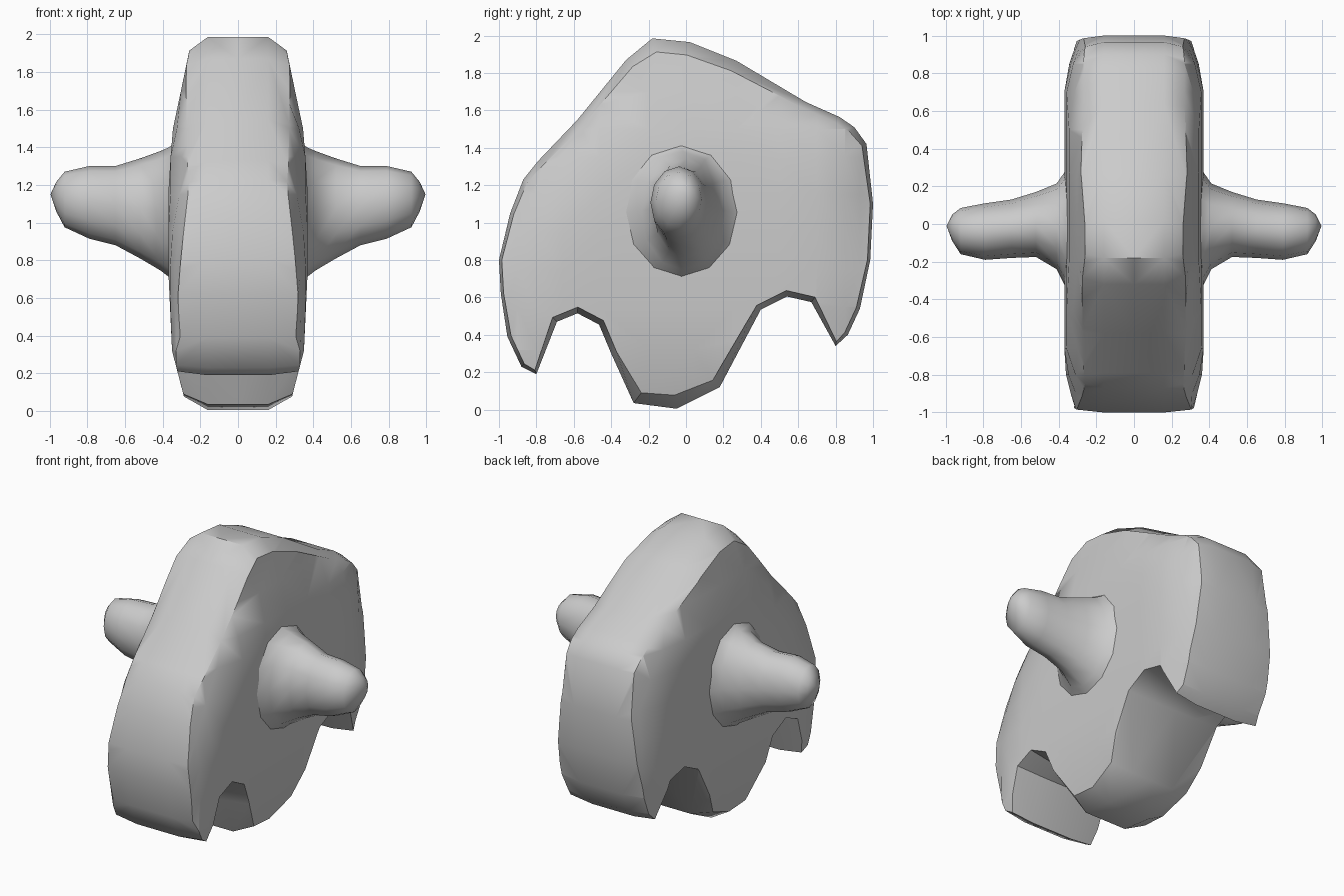
import bpy, bmesh, math
from mathutils import Vector

if "Cube" in bpy.data.objects:
    bpy.data.objects.remove(bpy.data.objects["Cube"])

# Side outline: y, z, inset of the side edge
OUTLINE = [(-.18, 1.985, .07), (.02, 1.965, .07), (.27, 1.865, .06), (.64, 1.645, .035),
           (.82, 1.565, .035), (.9, 1.51, .035), (.965, 1.42, .025), (1, 1.1, .015),
           (.985, .8, .015), (.93, .54, .02), (.865, .4, .02), (.8, .34, .015),
           (.67, .575, .03), (.54, .605, .03), (.4, .535, .03), (.18, .12, .05),
           (-.05, .005, .07), (-.28, .035, .06), (-.4, .3, .03), (-.465, .455, .03),
           (-.58, .515, .03), (-.69, .47, .03), (-.8, .19, .015), (-.88, .23, .02),
           (-.955, .39, .02), (-.99, .62, .015), (-1, .8, .015), (-.94, 1.05, .02),
           (-.87, 1.23, .025), (-.79, 1.33, .035), (-.58, 1.55, .04), (-.32, 1.87, .05)]
PTS = [Vector(p[:2]) for p in OUTLINE]
N = len(PTS)
RIM = [(0, .27), (.1, .29), (.3, .30), (.6, .32), (.85, .30), (1.2, .26), (2, .26)]
LIMIT = [(0, .27), (.09, .29), (.32, .35), (.75, .37), (1.2, .37), (1.5, .345), (1.9, .26), (2, .25)]


def interp(table, t):
    for (a, u), (b, v) in zip(table, table[1:]):
        if t <= b:
            return u + (v - u) * max(0, (t - a) / (b - a))
    return table[-1][1]


def edge_distance(p):
    # distance to the outer shell of the outline, leaving out the notches
    best = 9
    for i in list(range(0, 10)) + list(range(24, N)):
        a, b = PTS[i], PTS[(i + 1) % N]
        t = max(0, min(1, (p - a).dot(b - a) / (b - a).length_squared))
        best = min(best, (p - a - t * (b - a)).length)
    return best


def half_width(y, z):
    rim = interp(RIM, z)
    t = min(1, max(0, edge_distance(Vector((y, z))) - .025) / .28)
    return min(interp(LIMIT, z), rim + (.37 - rim) * (1 - (1 - t) ** 2))


def inset(i):
    p = PTS[i]
    d1 = (p - PTS[i - 1]).normalized()
    d2 = (PTS[(i + 1) % N] - p).normalized()
    n1, n2 = Vector((d1.y, -d1.x)), Vector((d2.y, -d2.x))
    m = (n1 + n2).normalized()
    return p + m * OUTLINE[i][2] / max(.5, m.dot(n1))


def finish(name, bm, angle):
    mesh = bpy.data.meshes.new(name)
    bm.to_mesh(mesh)
    bm.free()
    ob = bpy.data.objects.new(name, mesh)
    bpy.context.collection.objects.link(ob)
    bpy.ops.object.select_all(action='DESELECT')
    ob.select_set(True)
    bpy.context.view_layer.objects.active = ob
    bpy.ops.object.shade_smooth_by_angle(angle=math.radians(angle))
    ob.modifiers.new("Mirror", 'MIRROR')
    return ob


def bridge(bm, a, b):
    for i in range(len(a)):
        j = (i + 1) % len(a)
        bm.faces.new((a[i], b[i], b[j], a[j]))


# Body: half slab with a bevelled band and a domed side
SIDE = .3
bm = bmesh.new()
rings = [[bm.verts.new((x, p.x, p.y)) for p in PTS] for x in (0, .16)]
rings.append([bm.verts.new((SIDE, *inset(i))) for i in range(N)])
bridge(bm, rings[0], rings[1])
bridge(bm, rings[1], rings[2])
bm.faces.new(rings[2][::-1])
cuts = [((0, y, 0), (0, 1, 0)) for y in (-.9, -.8, -.66, -.46, -.2, .04, .27, .5, .7, .85, .93)]
cuts += [((0, 0, z), (0, 0, 1)) for z in (.32, .55, .75, .95, 1.15, 1.35, 1.5, 1.7)]
for co, no in cuts:
    faces = [f for f in bm.faces if all(abs(v.co.x - SIDE) < 1e-5 for v in f.verts)]
    geom = set(faces)
    for f in faces:
        geom.update(f.verts)
        geom.update(f.edges)
    bmesh.ops.bisect_plane(bm, geom=list(geom), dist=1e-4, plane_co=co, plane_no=no)
for v in bm.verts:
    if abs(v.co.x - SIDE) < 1e-5:
        v.co.x = half_width(v.co.y, v.co.z)
finish("body", bm, 42)

# Side arms: lofted rings of x, y low, y high, z low, z high
ARM = [(.33, -.38, .33, .69, 1.43), (.365, -.33, .28, .71, 1.40), (.41, -.24, .215, .745, 1.38),
       (.52, -.175, .17, .81, 1.34), (.65, -.18, .13, .88, 1.30), (.79, -.19, .11, .915, 1.30),
       (.92, -.16, .085, .975, 1.27), (.965, -.09, .05, 1.06, 1.215)]
SEG = 12
bm = bmesh.new()
prev = None
for x, y0, y1, z0, z1 in ARM:
    ring = []
    for k in range(SEG):
        a = -2 * math.pi * k / SEG
        ring.append(bm.verts.new((x, (y0 + y1) / 2 + (y1 - y0) / 2 * math.cos(a),
                                  (z0 + z1) / 2 + (z1 - z0) / 2 * math.sin(a))))
    if prev:
        bridge(bm, prev, ring)
    prev = ring
tip = bm.verts.new((.995, -.01, 1.15))
for k in range(SEG):
    bm.faces.new((prev[k], tip, prev[(k + 1) % SEG]))
finish("side_arms", bm, 50)
